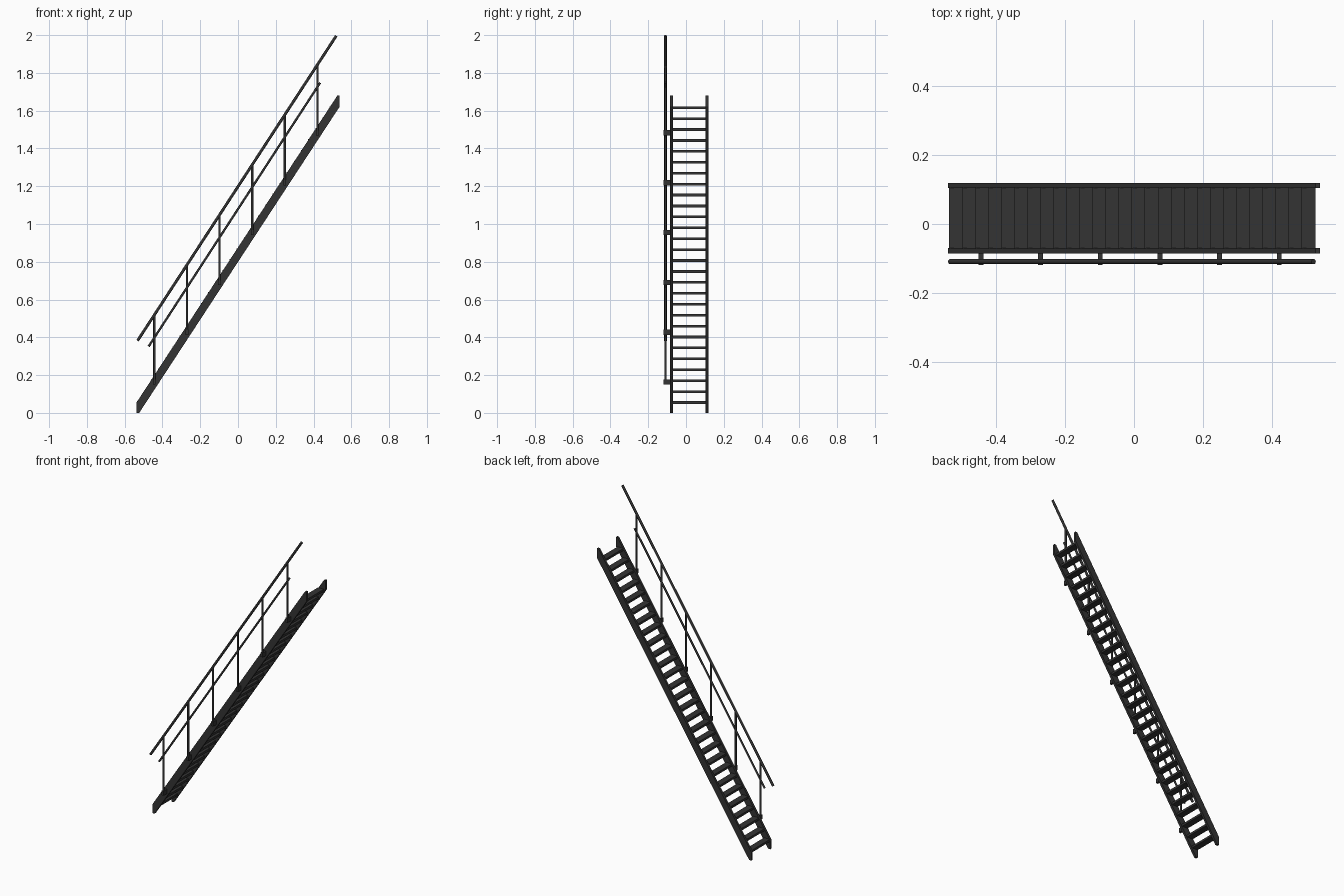
import bpy, bmesh
from mathutils import Vector

if "Cube" in bpy.data.objects:
    bpy.data.objects.remove(bpy.data.objects["Cube"])

SLOPE = 1.528
RAIL_Y = -0.109

mat = bpy.data.materials.new("dark_steel")
mat.diffuse_color = (0.033, 0.033, 0.033, 1)
mat.use_nodes = True
mat.node_tree.nodes["Principled BSDF"].inputs["Base Color"].default_value = mat.diffuse_color


def finish(name, bm):
    bmesh.ops.recalc_face_normals(bm, faces=bm.faces)
    me = bpy.data.meshes.new(name)
    bm.to_mesh(me)
    bm.free()
    ob = bpy.data.objects.new(name, me)
    bpy.context.collection.objects.link(ob)
    me.materials.append(mat)
    return ob


def box(name, x0, x1, y0, y1, z0, z1):
    bm = bmesh.new()
    bmesh.ops.create_cube(bm, size=1)
    for v in bm.verts:
        v.co = Vector(((x0 + x1) / 2 + v.co.x * (x1 - x0),
                       (y0 + y1) / 2 + v.co.y * (y1 - y0),
                       (z0 + z1) / 2 + v.co.z * (z1 - z0)))
    return finish(name, bm)


def tube(name, a, b, r, sides=16):
    a, b = Vector(a), Vector(b)
    d = b - a
    bm = bmesh.new()
    bmesh.ops.create_cone(bm, cap_ends=True, segments=sides, radius1=r,
                          radius2=r, depth=d.length)
    m = d.to_track_quat('Z', 'Y').to_matrix().to_4x4()
    m.translation = (a + b) / 2
    bm.transform(m)
    for f in bm.faces:
        f.smooth = len(f.verts) == 4
    for e in bm.edges:
        e.smooth = all(len(f.verts) == 4 for f in e.link_faces)
    return finish(name, bm)


# Sloping side plates with plumb and level cut ends
profile = [(-0.538, 0), (-0.523, 0), (0.538, 1.621), (0.538, 1.68),
           (0.526, 1.68), (-0.538, 0.054)]
for name, y0, y1 in (("stringer_front", -0.085, -0.070),
                     ("stringer_back", 0.104, 0.118)):
    bm = bmesh.new()
    face = bm.faces.new([bm.verts.new((x, y0, z)) for x, z in profile])
    ext = bmesh.ops.extrude_face_region(bm, geom=[face], use_keep_orig=True)
    for v in ext["geom"]:
        if isinstance(v, bmesh.types.BMVert):
            v.co.y = y1
    finish(name, bm)

# Treads
for i in range(28):
    x, z = -0.536 + i * 0.0378, 0.055 + i * 0.0578
    box(f"tread_{i + 1}", x, x + 0.041, -0.071, 0.105, z - 0.007, z + 0.007)

# Handrail and lower rail
tube("handrail", (-0.532, RAIL_Y, 0.382), (0.520, RAIL_Y, 1.996), 0.0075)
tube("mid_rail", (-0.473, RAIL_Y, 0.352), (0.435, RAIL_Y, 1.748), 0.006)

# Posts with their mounting brackets
for i in range(6):
    x = -0.443 + i * 0.1727
    base = 0.163 + i * 0.1727 * SLOPE
    tube(f"post_{i + 1}", (x, RAIL_Y, base - 0.013),
         (x, RAIL_Y, 0.382 + SLOPE * (x + 0.532)), 0.006, 12)
    box(f"post_bracket_{i + 1}", x - 0.007, x + 0.007, -0.118, -0.083,
        base - 0.014, base + 0.014)
